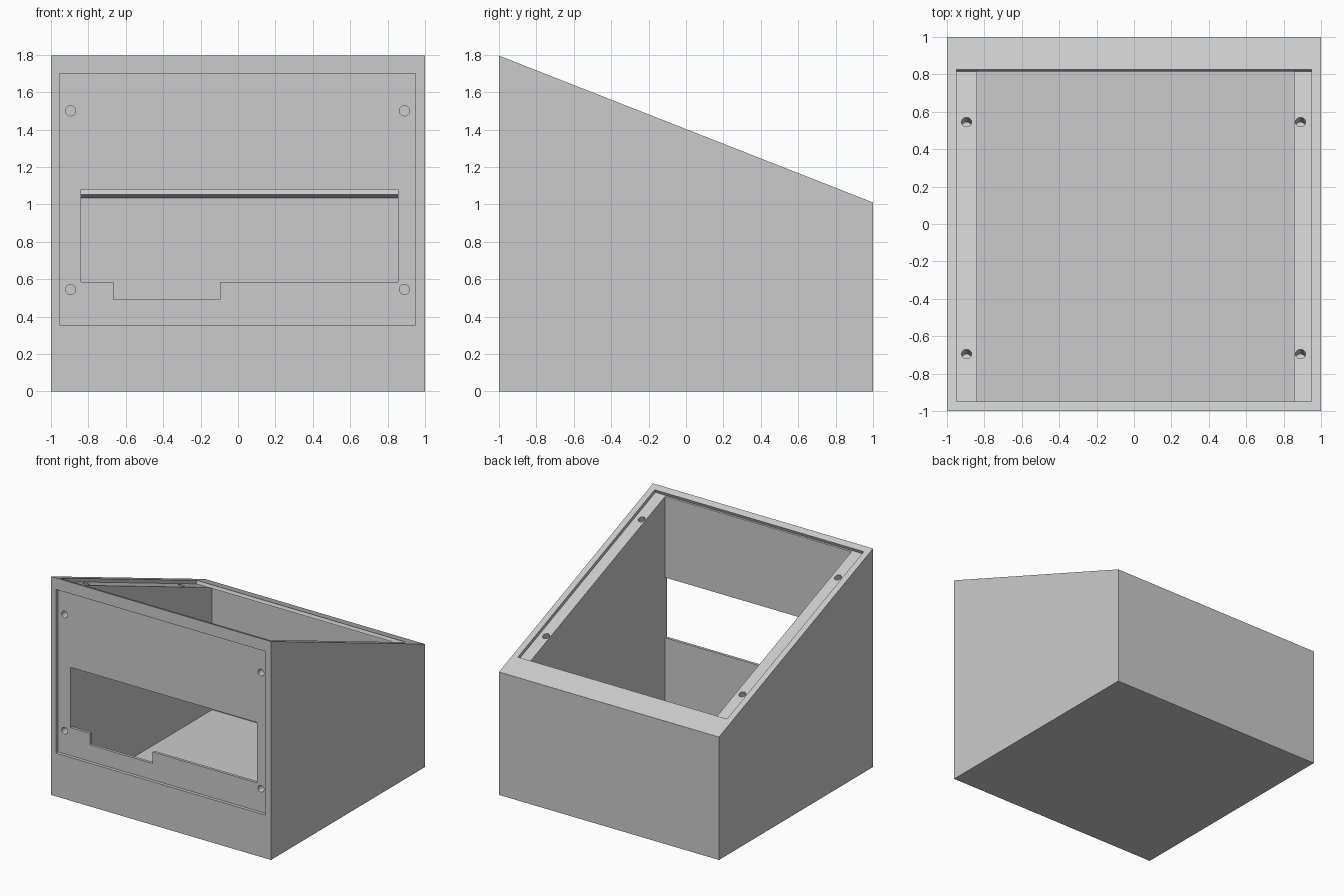
import bpy
import bmesh
from math import atan, cos
from mathutils import Matrix, Vector

if "Cube" in bpy.data.objects:
    bpy.data.objects.remove(bpy.data.objects["Cube"], do_unlink=True)

# Main dimensions
FRONT_H, BACK_H = 1.795, 1.01
MID_H = (FRONT_H + BACK_H) / 2
SLOPE = (FRONT_H - BACK_H) / 2
TILT = atan(SLOPE)
RECESS = 0.027
HOLE_R, HOLE_DEPTH = 0.027, 0.07
IN_L, IN_R = -0.84, 0.855
# Frames for the sloped top and the upright front: local z points outward
TOP = Matrix.Translation((0, 0, MID_H)) @ Matrix.Rotation(-TILT, 4, "X")
FRONT = Matrix.Translation((0, -1, 0)) @ Matrix.Rotation(atan(1) * 2, 4, "X")


def slope_z(y):
    return MID_H - SLOPE * y


def make_object(name, bm):
    bmesh.ops.recalc_face_normals(bm, faces=bm.faces)
    mesh = bpy.data.meshes.new(name)
    bm.to_mesh(mesh)
    bm.free()
    obj = bpy.data.objects.new(name, mesh)
    bpy.context.collection.objects.link(obj)
    return obj


def prism(name, points, low, high, frame):
    """Extrude a flat outline along local z of the frame."""
    bm = bmesh.new()
    face = bm.faces.new([bm.verts.new((a, b, low)) for a, b in points])
    new = bmesh.ops.extrude_face_region(bm, geom=[face])["geom"]
    verts = [v for v in new if isinstance(v, bmesh.types.BMVert)]
    bmesh.ops.translate(bm, verts=verts, vec=(0, 0, high - low))
    bm.transform(frame)
    return make_object(name, bm)


def rect(x0, x1, y0, y1):
    return [(x0, y0), (x1, y0), (x1, y1), (x0, y1)]


def hole(name, x, y, frame):
    """Blind screw hole going down from a recess floor."""
    bm = bmesh.new()
    length = HOLE_DEPTH + 0.01
    bmesh.ops.create_cone(bm, cap_ends=True, segments=32, radius1=HOLE_R,
                          radius2=HOLE_R, depth=length)
    bm.transform(frame @ Matrix.Translation((x, y, -RECESS + 0.01 - length / 2)))
    return make_object(name, bm)


# Axes swap: outline in (y, z), extruded along x
SIDE = Matrix(((0, 0, 1, 0), (1, 0, 0, 0), (0, 1, 0, 0), (0, 0, 0, 1)))

# Wedge-shaped enclosure body
body = prism("enclosure", [(-1, 0), (1, 0), (1, BACK_H), (-1, FRONT_H)], -1, 1, SIDE)

# Inner cavity, reaching just into the top recess
y0, y1, floor = -0.95, 0.865, 0.03
drop = (RECESS - 0.0005) / cos(TILT)
cutters = [prism("cavity_cutter",
                 [(y0, floor), (y1, floor), (y1, slope_z(y1) - drop), (y0, slope_z(y0) - drop)],
                 IN_L, IN_R, SIDE)]

# Shallow panel recesses on the top and the front
cutters.append(prism("top_recess_cutter",
                     rect(-0.95, 0.95, -0.95 / cos(TILT), 0.825 / cos(TILT)),
                     -RECESS, 0.2, TOP))
cutters.append(prism("front_recess_cutter", rect(-0.955, 0.95, 0.355, 1.70),
                     -RECESS, 0.2, FRONT))

# Front window with a notch in its lower edge
cutters.append(prism("window_cutter",
                     [(IN_L, 0.585), (-0.665, 0.585), (-0.665, 0.49), (-0.095, 0.49),
                      (-0.095, 0.585), (IN_R, 0.585), (IN_R, 1.08), (IN_L, 1.08)],
                     -0.06, 0.1, FRONT))

# Screw holes in the corners of both recesses
for x in (-0.895, 0.89):
    for z in (0.545, 1.50):
        cutters.append(hole("front_hole_cutter", x, z, FRONT))
    for y in (-0.695, 0.545):
        at = TOP.inverted() @ Vector((x, y, slope_z(y) - RECESS / cos(TILT)))
        cutters.append(hole("top_hole_cutter", x, at.y, TOP))

# Cut everything out of the body
for cutter in cutters:
    cutter.hide_render = True
    mod = body.modifiers.new(cutter.name, "BOOLEAN")
    mod.operation = "DIFFERENCE"
    mod.solver = "EXACT"
    mod.object = cutter
bpy.context.view_layer.update()
graph = bpy.context.evaluated_depsgraph_get()
cut_mesh = bpy.data.meshes.new_from_object(body.evaluated_get(graph))
body.modifiers.clear()
body.data = cut_mesh
for cutter in cutters:
    bpy.data.objects.remove(cutter, do_unlink=True)

# Plain grey plastic
grey = bpy.data.materials.new("light_grey")
grey.use_nodes = True
colour = (0.6, 0.6, 0.6, 1)
grey.diffuse_color = colour
grey.node_tree.nodes["Principled BSDF"].inputs["Base Color"].default_value = colour
body.data.materials.clear()
body.data.materials.append(grey)

# Smooth the hole walls, keep the box edges sharp
bpy.ops.object.select_all(action="DESELECT")
body.select_set(True)
bpy.context.view_layer.objects.active = body
bpy.ops.object.shade_smooth_by_angle()
